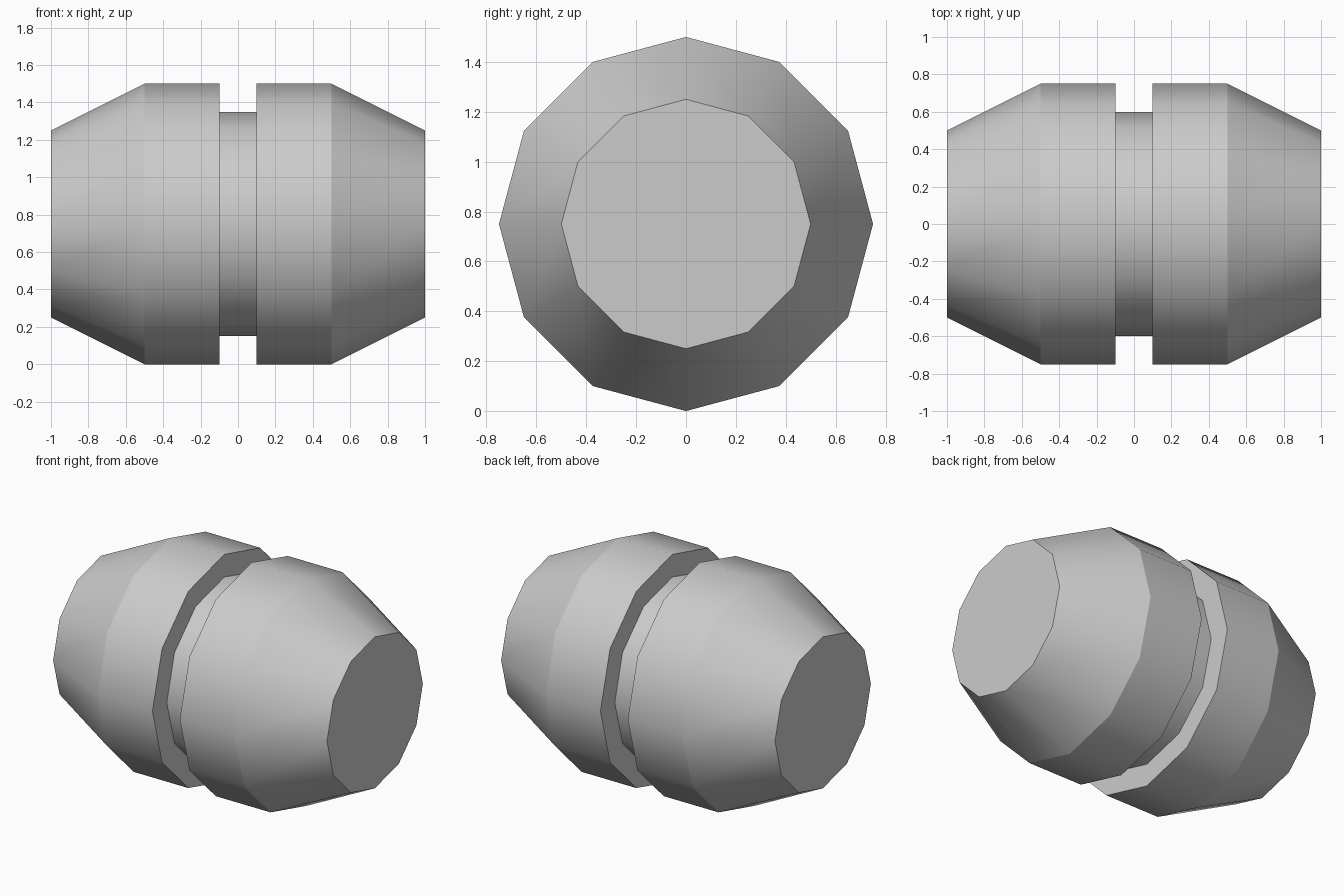
import bpy, bmesh, math

if "Cube" in bpy.data.objects:
    bpy.data.objects.remove(bpy.data.objects["Cube"])

SIDES = 12
CENTRE_Z = 0.75

# Half profile (x, radius), mirrored to give the full barrel with its centre groove
half = [(0.1, 0.6), (0.1, 0.75), (0.5, 0.75), (1.0, 0.5)]
profile = [(-x, r) for x, r in reversed(half)] + half

bm = bmesh.new()

# Rings around the x axis, with a corner at the very top
rings = []
for x, r in profile:
    angles = [2 * math.pi * i / SIDES for i in range(SIDES)]
    rings.append([bm.verts.new((x, r * math.sin(a), CENTRE_Z + r * math.cos(a)))
                  for a in angles])

# Side walls, groove walls and groove floor
for a, b in zip(rings, rings[1:]):
    for i in range(SIDES):
        j = (i + 1) % SIDES
        bm.faces.new((a[i], a[j], b[j], b[i])).smooth = True

# Flat end caps
bm.faces.new(rings[0])
bm.faces.new(rings[-1])
bmesh.ops.recalc_face_normals(bm, faces=bm.faces)

# Smooth around the barrel, crisp along each ring
for e in bm.edges:
    if abs(e.verts[0].co.x - e.verts[1].co.x) < 1e-5:
        e.smooth = False

mesh = bpy.data.meshes.new("grooved_barrel")
bm.to_mesh(mesh)
bm.free()
barrel = bpy.data.objects.new("grooved_barrel", mesh)
bpy.context.collection.objects.link(barrel)
